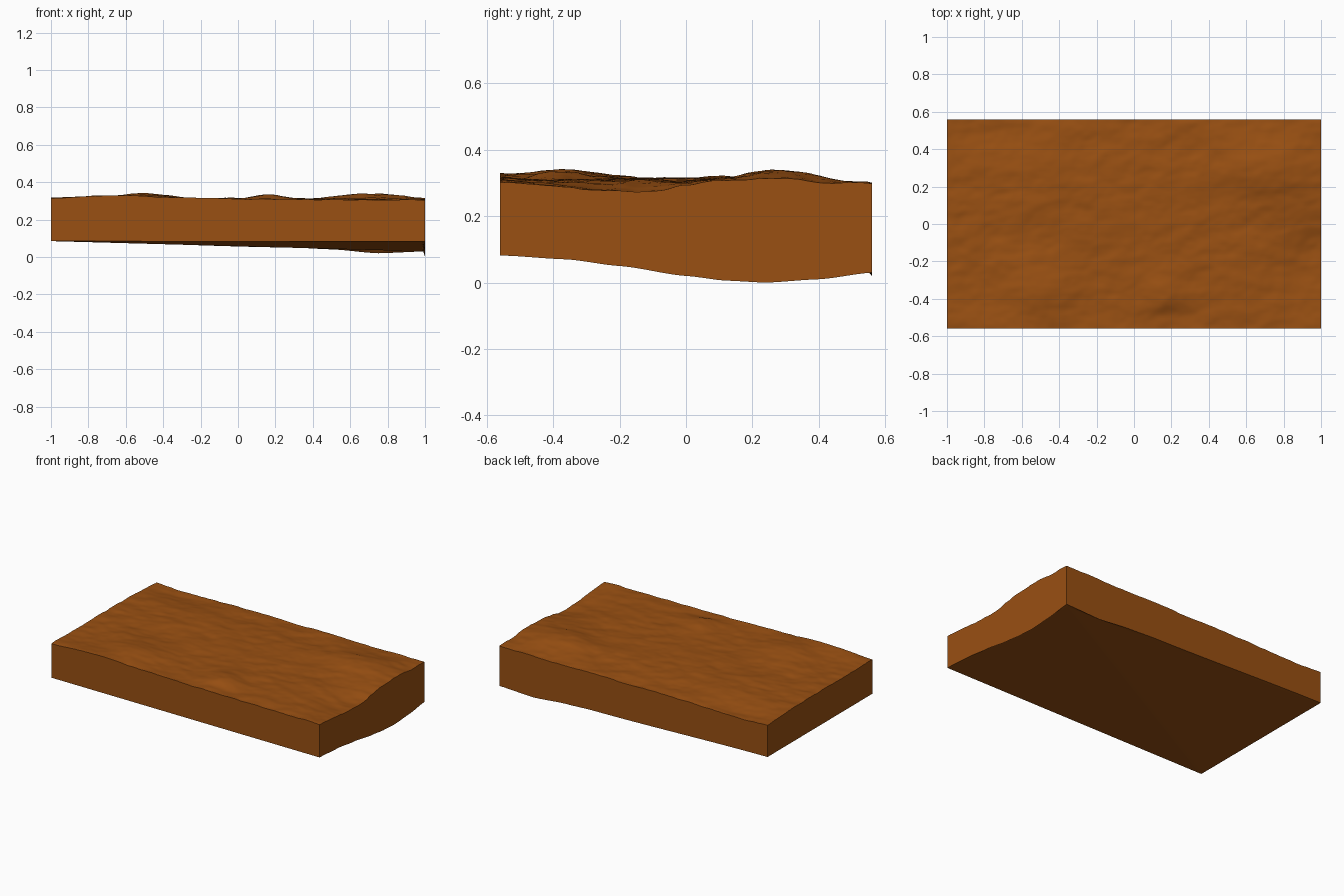
import bpy, bmesh, math
from mathutils import Vector, noise

if "Cube" in bpy.data.objects:
    bpy.data.objects.remove(bpy.data.objects["Cube"])

HX, HY = 1.0, 0.56
NX, NY = 150, 84


def curve(points, t):
    """Smoothly interpolate a short (position, height) profile."""
    for (a, za), (b, zb) in zip(points, points[1:]):
        if t <= b:
            k = max(0.0, (t - a) / (b - a))
            k = 0.5 * k + 0.5 * k * k * (3 - 2 * k)
            return za + (zb - za) * k
    return points[-1][1]


# Underside rim profiles along the right end and the back side
RIGHT_RIM = [(-.56, .082), (-.36, .07), (-.2, .05), (0, .02), (.12, .006),
             (.24, 0), (.4, .01), (.56, .03)]
BACK_RIM = [(-1, .085), (.3, .05), (.5, .041), (.75, .02), (1, .03)]

# Broad hills and hollows: x, y, height, radius x, radius y
HILLS = [(-.5, -.36, .032, .18, .13), (.16, -.38, .026, .1, .12),
         (.72, .3, .032, .25, .16), (-.8, .5, -.016, .2, .13),
         (1, -.2, -.034, .2, .2), (-.2, .1, .006, .4, .2),
         (-.6, -.56, .012, .3, .12), (.22, -.48, -.012, .1, .06)]


def top_z(x, y):
    z = .31 - .004 * x - .012 * max(0, y - .3) / .26
    for cx, cy, h, rx, ry in HILLS:
        z += h * math.exp(-((x - cx) / rx) ** 2 - ((y - cy) / ry) ** 2)
    # Rippled ground texture
    z += .006 * noise.noise(Vector((x * 4 + y, y * 7, 1.3)))
    z += .005 * noise.noise(Vector((x * 9 - y * 3, y * 16, 4.7)))
    z += .002 * noise.noise(Vector((x * 22, y * 34, 8.1)))
    return z


def bottom_z(x, y, at_right, at_back):
    if at_right:
        return curve(RIGHT_RIM, y)
    if at_back:
        return curve(BACK_RIM, x)
    # Two flat triangles that meet along the diagonal
    u, v = (x + HX) / (2 * HX), (y + HY) / (2 * HY)
    return .085 - .055 * u if v > u else .085 - .003 * u - .052 * v


def spaced(half, n):
    inner = half - .014
    return [-half] + [-inner + 2 * inner * i / n for i in range(n + 1)] + [half]


# Ground slab: sculpted top, vertical walls, closed underside
bm = bmesh.new()
xs, ys = spaced(HX, NX), spaced(HY, NY)
top = [[bm.verts.new((x, y, top_z(x, y))) for y in ys] for x in xs]
bot = [[bm.verts.new((x, y, bottom_z(x, y, x == HX, y == HY))) for y in ys] for x in xs]
for i in range(len(xs) - 1):
    for j in range(len(ys) - 1):
        for g in (top, bot):
            bm.faces.new((g[i][j], g[i + 1][j], g[i + 1][j + 1], g[i][j + 1]))


def wall(upper, lower):
    for k in range(len(upper) - 1):
        bm.faces.new((upper[k], upper[k + 1], lower[k + 1], lower[k]))


wall(top[0], bot[0])
wall(top[-1], bot[-1])
wall([c[0] for c in top], [c[0] for c in bot])
wall([c[-1] for c in top], [c[-1] for c in bot])
bmesh.ops.recalc_face_normals(bm, faces=bm.faces)

mesh = bpy.data.meshes.new("ground_slab")
bm.to_mesh(mesh)
bm.free()
slab = bpy.data.objects.new("ground_slab", mesh)
bpy.context.collection.objects.link(slab)

mat = bpy.data.materials.new("brown_earth")
mat.diffuse_color = (0.32, 0.08, 0.006, 1)
mat.use_nodes = True
mat.node_tree.nodes["Principled BSDF"].inputs["Base Color"].default_value = mat.diffuse_color
mesh.materials.append(mat)

bpy.context.view_layer.objects.active = slab
slab.select_set(True)
bpy.ops.object.shade_smooth_by_angle(angle=math.radians(40))
